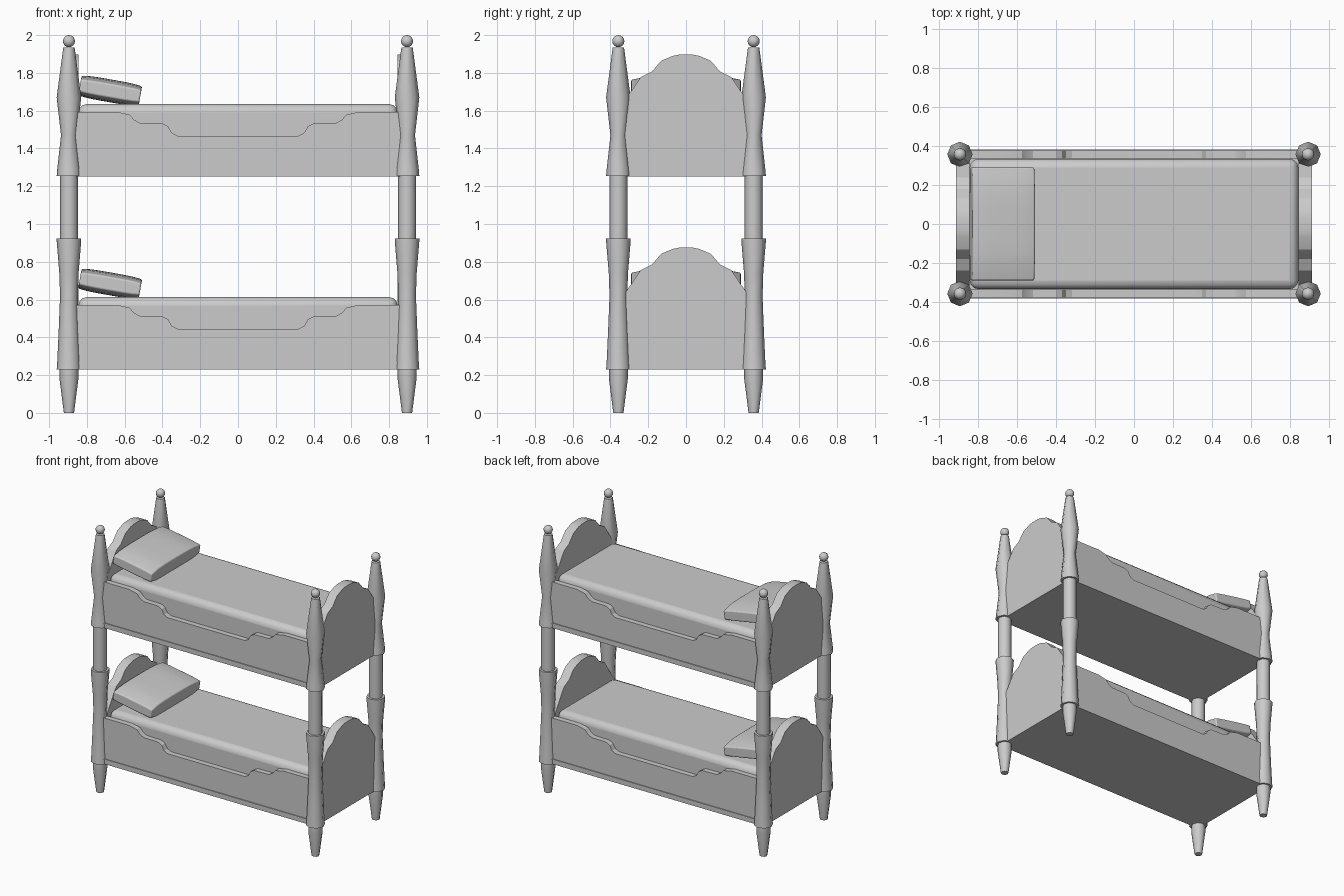
import bpy, bmesh
from math import sin, cos, pi, radians
from mathutils import Matrix

if "Cube" in bpy.data.objects:
    bpy.data.objects.remove(bpy.data.objects["Cube"])


def finish(bm, name, angle=30):
    bmesh.ops.recalc_face_normals(bm, faces=bm.faces)
    me = bpy.data.meshes.new(name)
    bm.to_mesh(me)
    bm.free()
    ob = bpy.data.objects.new(name, me)
    bpy.context.collection.objects.link(ob)
    bpy.ops.object.select_all(action='DESELECT')
    ob.select_set(True)
    bpy.context.view_layer.objects.active = ob
    bpy.ops.object.shade_smooth_by_angle(angle=radians(angle))
    return ob


def box(name, size, loc):
    bm = bmesh.new()
    bmesh.ops.create_cube(bm, size=1)
    bmesh.ops.scale(bm, vec=size, verts=bm.verts)
    bmesh.ops.translate(bm, vec=loc, verts=bm.verts)
    return finish(bm, name)


def board(name, half, bottom, axis, near, far, dz):
    """Symmetric outline (u, z) mirrored about u = 0 and extruded along axis."""
    top = half + [(-u, z) for u, z in reversed(half) if u > 0]
    outline = [(-half[0][0], bottom), (half[0][0], bottom)] + top
    bm = bmesh.new()
    place = (lambda u, d, z: (d, u, z)) if axis == 'x' else (lambda u, d, z: (u, d, z))
    face = bm.faces.new([bm.verts.new(place(u, near, z + dz)) for u, z in outline])
    ext = bmesh.ops.extrude_face_region(bm, geom=[face], use_keep_orig=True)
    moved = [g for g in ext['geom'] if isinstance(g, bmesh.types.BMVert)]
    bmesh.ops.translate(bm, vec=place(0, far - near, 0), verts=moved)
    return finish(bm, name, 20)


def add_bevel(ob, width, segments):
    mod = ob.modifiers.new("bevel", 'BEVEL')
    mod.width = width
    mod.segments = segments
    mod.limit_method = 'ANGLE'
    mod.angle_limit = radians(50)


# turned corner posts with ball finials
POST = [(.027, 0), (.05, .18), (.05, .23), (.065, .23), (.062, .27), (.055, .42),
        (.047, .62), (.051, .74), (.065, .91), (.065, .922), (.048, .922), (.048, 1.255),
        (.065, 1.255), (.062, 1.29), (.042, 1.47), (.065, 1.67), (.03, 1.935)]
SIDES = 8


def post(name, x, y):
    bm = bmesh.new()
    rings = [[bm.verts.new((x + r * cos(2 * pi * i / SIDES), y + r * sin(2 * pi * i / SIDES), z))
              for i in range(SIDES)] for r, z in POST]
    for a, b in zip(rings, rings[1:]):
        for i in range(SIDES):
            j = (i + 1) % SIDES
            bm.faces.new((a[i], a[j], b[j], b[i]))
    bm.faces.new(rings[0])
    bm.faces.new(rings[-1])
    bmesh.ops.create_uvsphere(bm, u_segments=12, v_segments=8, radius=.032,
                              matrix=Matrix.Translation((x, y, 1.968)))
    finish(bm, name, 50)


for side_x, sx in (("left", -1), ("right", 1)):
    for side_y, sy in (("front", -1), ("back", 1)):
        post(f"{side_y}_{side_x}_post", sx * .895, sy * .358)

# half outlines of the scalloped end boards and side rails
END = [(.345, .60), (.305, .66), (.24, .755), (.18, .785), (.155, .815),
       (.13, .843), (.07, .868), (.035, .875)]
RAIL = [(.86, .572), (.64, .572), (.575, .557), (.55, .53), (.52, .513), (.40, .511),
        (.37, .495), (.35, .46), (.32, .445)]


def pillow(name, dz):
    bm = bmesh.new()
    bmesh.ops.create_cube(bm, size=1)
    bmesh.ops.subdivide_edges(bm, edges=bm.edges, cuts=7, use_grid_fill=True)
    for v in bm.verts:
        x, y = abs(v.co.x * 2), abs(v.co.y * 2)
        v.co.z *= .12 * (1 - .12 * x ** 4) * (1 - .4 * y ** 4)
        v.co.x *= .325
        v.co.y *= .58
    bmesh.ops.rotate(bm, verts=bm.verts, matrix=Matrix.Rotation(radians(10), 3, 'Y'))
    bmesh.ops.translate(bm, vec=(-.677, 0, .683 + dz), verts=bm.verts)
    add_bevel(finish(bm, name, 60), .025, 3)


for level, dz in (("lower", 0), ("upper", 1.022)):
    # base plank
    box(f"{level}_base", (1.80, .768, .037), (0, 0, .2485 + dz))
    # head and foot boards
    board(f"{level}_headboard", END, .23, 'x', -.914, -.845, dz)
    board(f"{level}_footboard", END, .23, 'x', .845, .914, dz)
    # side rails
    board(f"{level}_front_rail", RAIL, .24, 'y', -.378, -.338, dz)
    board(f"{level}_back_rail", RAIL, .24, 'y', .338, .378, dz)
    # bedding
    mattress = box(f"{level}_mattress", (1.69, .67, .35), (0, 0, .438 + dz))
    add_bevel(mattress, .045, 3)
    mattress.data.shade_smooth()
    pillow(f"{level}_pillow", dz)
